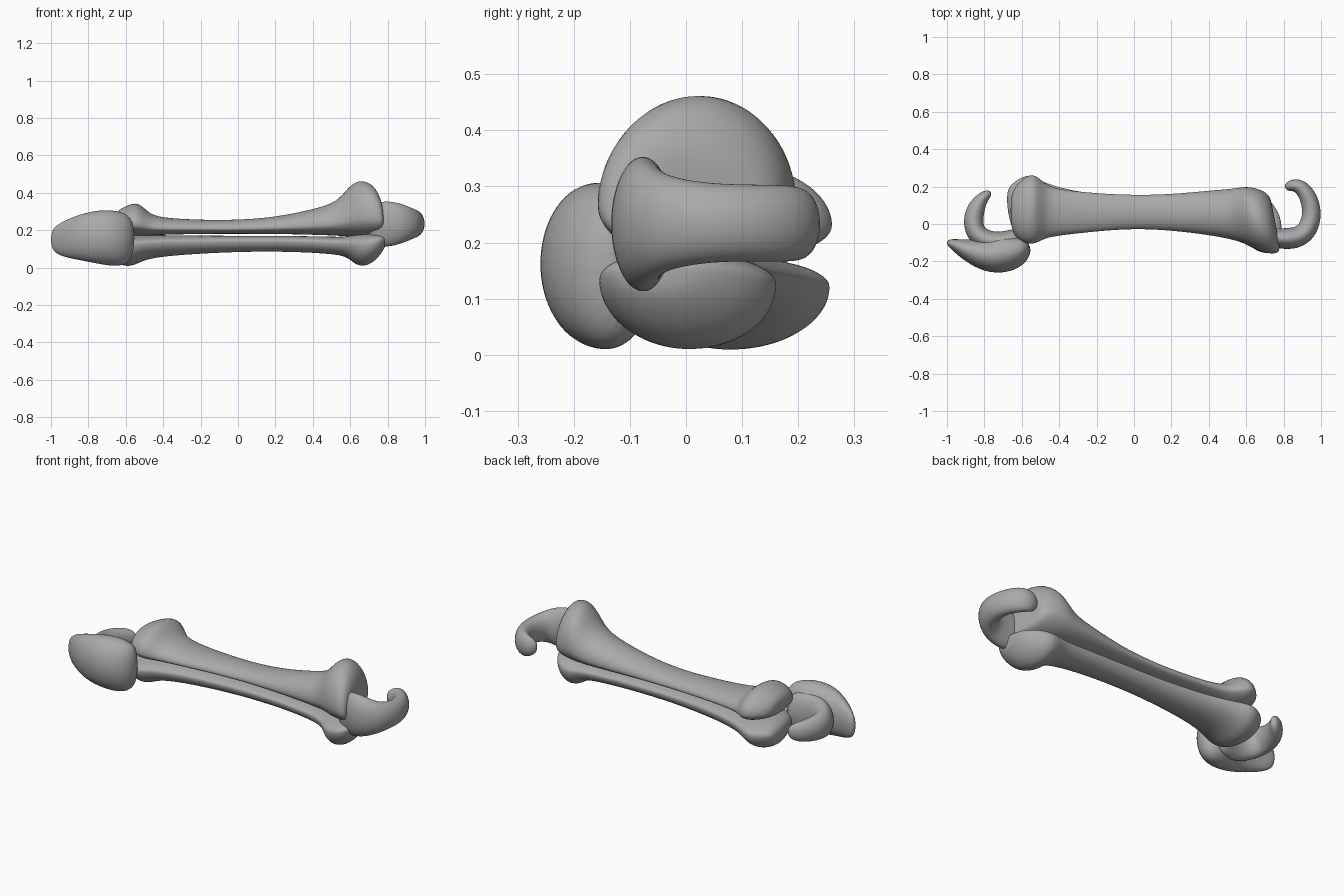
import bpy, math
from mathutils import Vector

cube = bpy.data.objects.get("Cube")
if cube:
    bpy.data.objects.remove(cube)

grey = bpy.data.materials.new("bone grey")
grey.use_nodes = True
colour = (0.4, 0.4, 0.4, 1)
grey.diffuse_color = colour
grey.node_tree.nodes["Principled BSDF"].inputs["Base Color"].default_value = colour
SIDES = 20


def skin(name, rings):
    """Skin a row of closed rings, cap both ends and smooth the result."""
    verts = [p for ring in rings for p in ring]
    faces = [tuple(range(SIDES)), tuple(reversed(range(len(verts) - SIDES, len(verts))))]
    for r in range(len(rings) - 1):
        for i in range(SIDES):
            a, b = r * SIDES + i, r * SIDES + (i + 1) % SIDES
            faces.append((a, a + SIDES, b + SIDES, b))
    mesh = bpy.data.meshes.new(name)
    mesh.from_pydata(verts, [], faces)
    mesh.materials.append(grey)
    mesh.shade_smooth()
    obj = bpy.data.objects.new(name, mesh)
    bpy.context.collection.objects.link(obj)
    bpy.context.view_layer.objects.active = obj
    obj.select_set(True)
    bpy.ops.object.mode_set(mode='EDIT')
    bpy.ops.mesh.select_all(action='SELECT')
    bpy.ops.mesh.normals_make_consistent(inside=False)
    bpy.ops.object.mode_set(mode='OBJECT')
    obj.select_set(False)
    sub = obj.modifiers.new("smooth", 'SUBSURF')
    sub.levels = sub.render_levels = 2


def shaft(name, sections, widest, slant):
    """Sections are x, y range, z range; widest is the height share of full width."""
    rings = []
    for x, y0, y1, z0, z1 in sections:
        zm, ym, half = z0 + widest * (z1 - z0), (y0 + y1) / 2, (y1 - y0) / 2
        ring = []
        for i in range(SIDES):
            t = math.tau * i / SIDES
            y, s = half * math.cos(t), math.sin(t)
            lean = -slant * y * max(0, x - 0.5) * 4
            ring.append((x + lean, ym + y, zm + s * (z1 - zm if s > 0 else zm - z0)))
        rings.append(ring)
    skin(name, rings)


def hook(name, stations):
    """Stations are x, y, z, half thickness, half height along a curved path."""
    rings = []
    for k, (x, y, z, w, h) in enumerate(stations):
        a, b = stations[max(k - 1, 0)], stations[min(k + 1, len(stations) - 1)]
        side = Vector((a[1] - b[1], b[0] - a[0], 0)).normalized()
        rings.append([Vector((x, y, z)) + side * w * math.cos(math.tau * i / SIDES)
                      + Vector((0, 0, h * math.sin(math.tau * i / SIDES)))
                      for i in range(SIDES)])
    skin(name, rings)


# Upper long bone with flared heads
shaft("upper_shaft", [
    (-.66, .0, .14, .22, .28), (-.64, -.07, .2, .19, .31), (-.58, -.11, .26, .17, .34),
    (-.53, -.11, .27, .165, .35), (-.48, -.08, .22, .17, .295), (-.42, -.065, .187, .175, .267),
    (-.2, -.04, .165, .18, .255), (0, -.025, .155, .18, .255), (.2, -.035, .16, .18, .27),
    (.4, -.06, .18, .175, .312), (.53, -.085, .19, .17, .35), (.59, -.11, .2, .165, .435),
    (.65, -.15, .2, .16, .475), (.72, -.165, .18, .165, .45), (.755, -.15, .15, .18, .38),
    (.757, -.1, .1, .2, .33)], .36, .18)

# Lower long bone
shaft("lower_shaft", [
    (-.68, .09, .18, .07, .13), (-.65, -.05, .22, .025, .16), (-.6, -.1, .255, .003, .17),
    (-.55, -.1, .265, .012, .175), (-.48, -.075, .22, .05, .175), (-.3, -.04, .17, .068, .172),
    (0, -.02, .14, .085, .17), (.3, -.03, .14, .085, .17), (.5, -.05, .14, .072, .165),
    (.58, -.08, .15, .06, .165), (.62, -.12, .16, .02, .175), (.67, -.155, .168, .0, .182),
    (.73, -.16, .13, .03, .187), (.775, -.14, .06, .085, .18), (.79, -.1, .0, .12, .165)], .68, 0)

# Curled hook on the left end
hook("left_hook", [
    (.70, -.06, .232, .03, .09), (.74, -.07, .232, .05, .118), (.80, -.08, .233, .057, .125),
    (.87, -.075, .235, .06, .11), (.925, -.04, .235, .056, .085), (.95, .03, .235, .053, .072),
    (.948, .1, .235, .05, .069), (.92, .17, .234, .046, .07), (.875, .21, .233, .04, .066),
    (.83, .205, .233, .03, .05), (.81, .19, .233, .015, .025)])

# Curled hook on the right end
hook("right_hook", [
    (-.6, -.06, .15, .05, .1), (-.68, -.09, .15, .05, .12), (-.77, -.1, .155, .06, .11),
    (-.84, -.06, .16, .058, .09), (-.862, .0, .16, .055, .075), (-.852, .07, .16, .052, .068),
    (-.82, .13, .16, .037, .058), (-.785, .16, .16, .025, .045), (-.765, .17, .16, .012, .02)])

# Rounded cup beside the right hook
hook("right_cup", [
    (-.565, -.1, .16, .03, .09), (-.6, -.13, .15, .085, .145), (-.69, -.155, .16, .112, .153),
    (-.79, -.17, .165, .093, .138), (-.89, -.14, .158, .06, .112), (-.96, -.11, .15, .032, .085),
    (-1.0, -.095, .15, .015, .05)])
